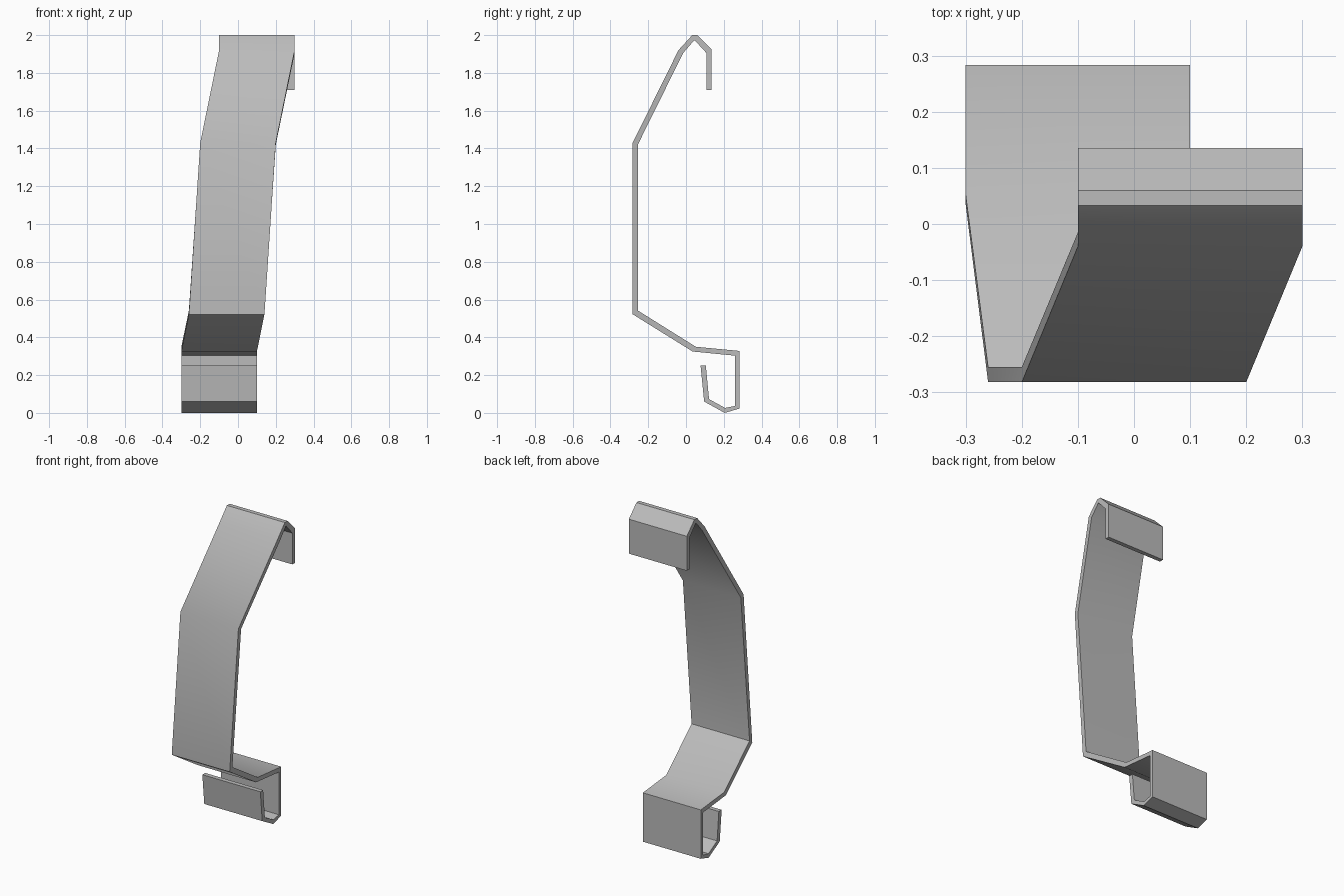
import bpy
import bmesh
import math

cube = bpy.data.objects.get("Cube")
if cube:
    bpy.data.objects.remove(cube, do_unlink=True)

HALF_WIDTH = 0.2

# One row per fold: sideways shift, then (y, z) on each side of the sheet
folds = [
    # upper hook
    (0.1, (0.135, 1.71), (0.108, 1.71)),
    (0.1, (0.135, 1.925), (0.108, 1.905)),
    (0.1, (0.06, 2.0), (0.047, 1.972)),
    (0.1, (0.033, 2.0), (0.043, 1.972)),
    (0.1, (-0.04, 1.92), (-0.015, 1.905)),
    # long strap
    (0.0, (-0.282, 1.43), (-0.255, 1.42)),
    (-0.06, (-0.282, 0.522), (-0.255, 0.542)),
    # lower hook
    (-0.1, (0.035, 0.325), (0.052, 0.35)),
    (-0.1, (0.26, 0.303), (0.283, 0.328)),
    (-0.1, (0.26, 0.037), (0.283, 0.023)),
    (-0.1, (0.207, 0.026), (0.205, 0.0)),
    (-0.1, (0.122, 0.073), (0.096, 0.06)),
    (-0.1, (0.105, 0.25), (0.077, 0.25)),
]

# Steel strap swept through its folds
bm = bmesh.new()
rings = []
for shift, side_a, side_b in folds:
    corners = [(-HALF_WIDTH, side_a), (HALF_WIDTH, side_a),
               (HALF_WIDTH, side_b), (-HALF_WIDTH, side_b)]
    rings.append([bm.verts.new((shift + x, y, z)) for x, (y, z) in corners])

for a, b in zip(rings, rings[1:]):
    for i in range(4):
        j = (i + 1) % 4
        bm.faces.new((a[i], a[j], b[j], b[i]))
bm.faces.new(rings[0])
bm.faces.new(rings[-1])
bmesh.ops.recalc_face_normals(bm, faces=bm.faces)

mesh = bpy.data.meshes.new("bent_strap")
bm.to_mesh(mesh)
bm.free()
strap = bpy.data.objects.new("bent_strap", mesh)
bpy.context.collection.objects.link(strap)

# Plain grey metal
grey = bpy.data.materials.new("light_grey")
grey.use_nodes = True
colour = (0.5, 0.5, 0.5, 1.0)
grey.diffuse_color = colour
grey.node_tree.nodes["Principled BSDF"].inputs["Base Color"].default_value = colour
mesh.materials.append(grey)

# Soft shading over the shallow folds, crisp edges elsewhere
bpy.ops.object.select_all(action='DESELECT')
strap.select_set(True)
bpy.context.view_layer.objects.active = strap
bpy.ops.object.shade_smooth_by_angle(angle=math.radians(30))
